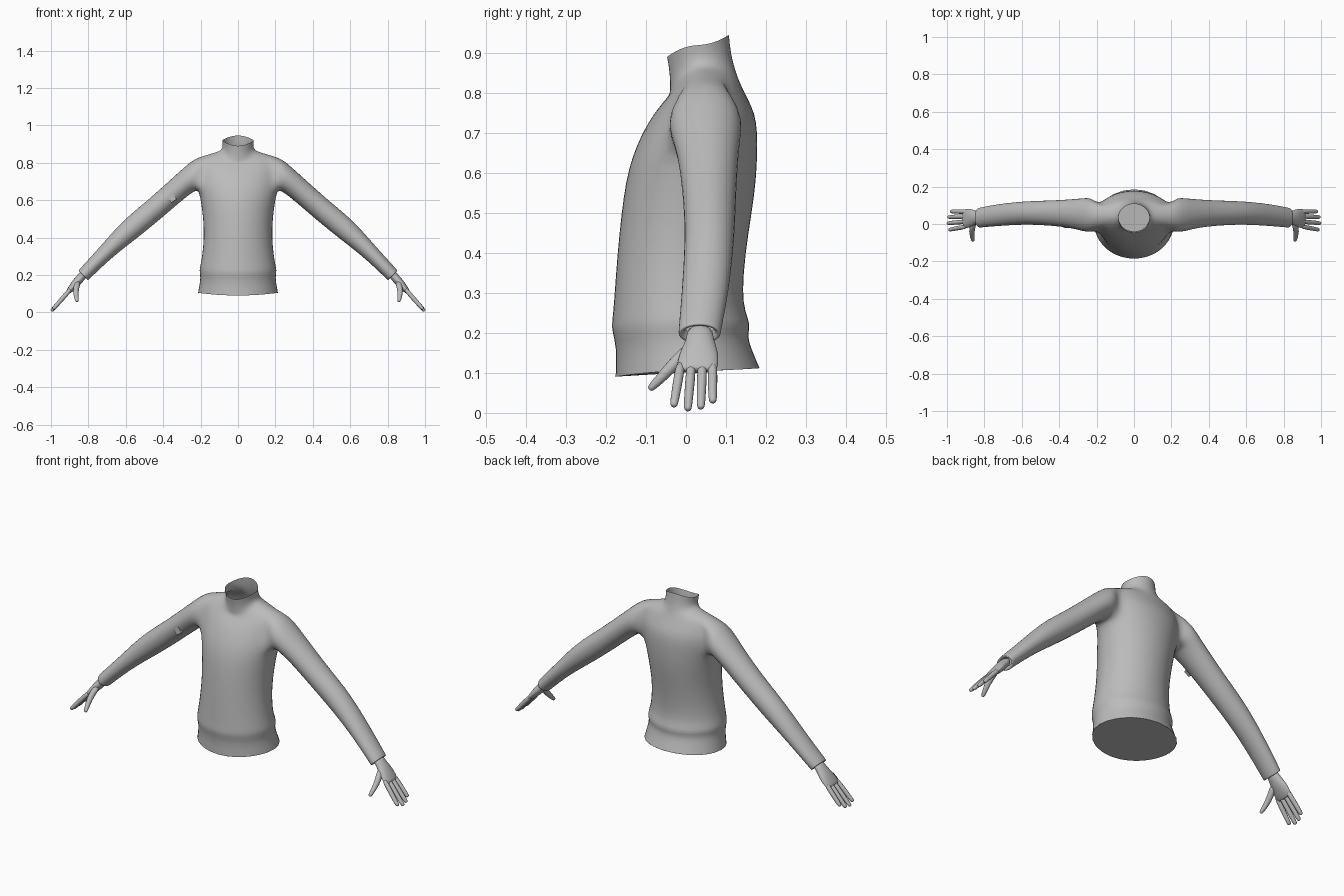
import bpy, bmesh, math
from mathutils import Vector

if "Cube" in bpy.data.objects:
    bpy.data.objects.remove(bpy.data.objects["Cube"])

grey = bpy.data.materials.new("light_grey")
grey.diffuse_color = (0.5, 0.5, 0.5, 1)
grey.use_nodes = True
grey.node_tree.nodes["Principled BSDF"].inputs["Base Color"].default_value = grey.diffuse_color


def finish(bm, name, mirror=True, subsurf=1, smooth=True):
    bmesh.ops.recalc_face_normals(bm, faces=bm.faces[:])
    me = bpy.data.meshes.new(name)
    bm.to_mesh(me)
    bm.free()
    for p in me.polygons:
        p.use_smooth = smooth
    me.materials.append(grey)
    ob = bpy.data.objects.new(name, me)
    bpy.context.scene.collection.objects.link(ob)
    if mirror:
        m = ob.modifiers.new("mirror", 'MIRROR')
        m.merge_threshold = 0.0005
    if subsurf:
        s = ob.modifiers.new("smooth", 'SUBSURF')
        s.levels = s.render_levels = subsurf
    return ob


def bridge(bm, a, b):
    """Quads between two closed vertex rings."""
    n = len(a)
    for i in range(n):
        j = (i + 1) % n
        bm.faces.new((a[i], a[j], b[j], b[i]))


def oval(bm, c, u, v, n):
    return [bm.verts.new(c + u * math.cos(2 * math.pi * i / n)
                         + v * math.sin(2 * math.pi * i / n)) for i in range(n)]


def loft(bm, rings):
    for a, b in zip(rings, rings[1:]):
        bridge(bm, a, b)
    bm.faces.new(rings[0])
    bm.faces.new(rings[-1])


# Torso rings: z at front / side / back, y at front / back, half width
TORSO = [
    (.090, .105, .112, -.178, .186, .216),
    (.165, .170, .165, -.175, .163, .203),
    (.205, .200, .195, -.187, .155, .204),
    (.225, .225, .220, -.187, .164, .209),
    (.250, .250, .250, -.184, .150, .203),
    (.300, .300, .300, -.180, .142, .193),
    (.400, .400, .400, -.173, .150, .183),
    (.500, .500, .500, -.163, .166, .187),
    (.580, .580, .580, -.152, .177, .198),
    (.640, .650, .650, -.136, .180, .210),
    (.690, .700, .700, -.115, .180, .216),
    (.730, .745, .750, -.093, .174, .216),
    (.760, .790, .790, -.072, .153, .212),
    (.785, .835, .820, -.050, .138, .190),
    (.797, .855, .840, -.041, .130, .125),
    (.810, .866, .857, -.040, .124, .091),
    (.850, .888, .895, -.041, .113, .081),
    (.890, .920, .946, -.048, .108, .085),
]
SIDES = 24


def torso_point(row, k):
    zf, zs, zb, yf, yb, hw = TORSO[row]
    a = 2 * math.pi * k / SIDES
    s, c = math.sin(a), math.cos(a)
    z = zs + ((zb if s > 0 else zf) - zs) * s * s
    return Vector((hw * c if abs(k) < 6 else 0, (yf + yb) / 2 + s * (yb - yf) / 2, z))


# Torso half with an armhole left open (rows 9-13, columns -2 to 2)
bm = bmesh.new()
LOW, HIGH, W = 9, 13, 2
grid = {}
for r in range(len(TORSO)):
    for k in range(-6, 7):
        if not (LOW < r < HIGH and abs(k) < W):
            grid[r, k] = bm.verts.new(torso_point(r, k))
for r in range(len(TORSO) - 1):
    for k in range(-6, 6):
        if not (LOW <= r < HIGH and -W <= k < W):
            bm.faces.new((grid[r, k], grid[r, k + 1], grid[r + 1, k + 1], grid[r + 1, k]))

# Armhole loop, from the top middle towards the back and around
hole = [(HIGH, 0), (HIGH, 1), (HIGH, 2), (12, 2), (11, 2), (10, 2),
        (LOW, 2), (LOW, 1), (LOW, 0), (LOW, -1), (LOW, -2), (10, -2),
        (11, -2), (12, -2), (HIGH, -2), (HIGH, -1)]
ring = [grid[h] for h in hole]

# Sleeve rings: upper x, z, lower x, z, y front, y back; ends with the cuff
SLEEVE = [
    (.235, .822, .226, .650, -.045, .143),
    (.290, .775, .250, .636, -.042, .140),
    (.370, .702, .300, .597, -.022, .133),
    (.480, .603, .402, .508, -.010, .127),
    (.592, .512, .514, .416, -.004, .124),
    (.662, .440, .600, .350, -.006, .118),
    (.752, .336, .685, .282, -.011, .109),
    (.838, .242, .782, .190, -.019, .091),
    (.852, .226, .799, .173, -.020, .088),
    (.853, .222, .803, .172, -.019, .087),
    (.844, .216, .811, .182, -.006, .075),
    (.828, .226, .800, .198, -.003, .070),
]
for xu, zu, xl, zl, y0, y1 in SLEEVE:
    up = Vector((xu - xl, 0, zu - zl)) / 2
    mid = Vector(((xu + xl) / 2, (y0 + y1) / 2, (zu + zl) / 2))
    nxt = oval(bm, mid, up, Vector((0, (y1 - y0) / 2, 0)), 16)
    bridge(bm, ring, nxt)
    ring = nxt
finish(bm, "sweater_body_and_sleeves")

# Closed underside of the hem
bm = bmesh.new()
rim = [bm.verts.new(torso_point(0, k) * 0.995 + Vector((0, 0, .001))) for k in range(-6, 7)]
bm.faces.new(rim)
finish(bm, "hem_underside", subsurf=0, smooth=False)

# Hand: palm, four fingers and thumb
AXIS = Vector((.66, 0, -.75)).normalized()
NORM = Vector((.75, 0, .66)).normalized()
Y = Vector((0, 1, 0))
WRIST = Vector((.828, 0, .2))

bm = bmesh.new()
PALM = [(-.02, .035, .033, .023), (.02, .035, .035, .023), (.045, .034, .043, .024),
        (.075, .032, .051, .021), (.105, .029, .053, .017), (.122, .028, .050, .013),
        (.127, .028, .042, .008)]
loft(bm, [oval(bm, WRIST + AXIS * t + Y * y, NORM * th, Y * w, 14)
          for t, y, w, th in PALM])


def digit(path, radii):
    """Rounded tube through the path points."""
    pts, rad = list(path), list(radii)
    end = (pts[-1] - pts[-2]).normalized()
    base, r = pts[-1], rad[-1]
    pts[-1:] = [base - end * r, base - end * r * .3, base]
    rad[-1:] = [r, r * .8, r * .35]
    rings = []
    for i, p in enumerate(pts):
        d = (pts[min(i + 1, len(pts) - 1)] - pts[max(i - 1, 0)]).normalized()
        u = d.cross(Y).normalized()
        rings.append(oval(bm, p, u * rad[i], u.cross(d) * rad[i], 8))
    loft(bm, rings)


# Fingers: y at base, y at tip, distance of the tip from the wrist
for y0, y1, tip in [(-.012, -.031, .245), (.014, .004, .258),
                    (.041, .037, .252), (.066, .067, .232)]:
    pts = [WRIST + AXIS * (.095 + (tip - .095) * f) + Y * (y0 + (y1 - y0) * f)
           for f in (0, .35, .65, 1)]
    digit(pts, (.0125, .0135, .0125, .0115))

digit([Vector(p) for p in ((.853, .015, .168), (.868, -.025, .128),
                           (.866, -.060, .090), (.860, -.092, .058))],
      (.017, .018, .0145, .011))
finish(bm, "hands")

# Small raised tab on one sleeve
bm = bmesh.new()
bmesh.ops.create_cube(bm, size=.034)
tab = finish(bm, "sleeve_tab", mirror=False, subsurf=0, smooth=False)
tab.location = (-.352, -.004, .61)
tab.rotation_euler = (0, math.radians(-35), 0)
